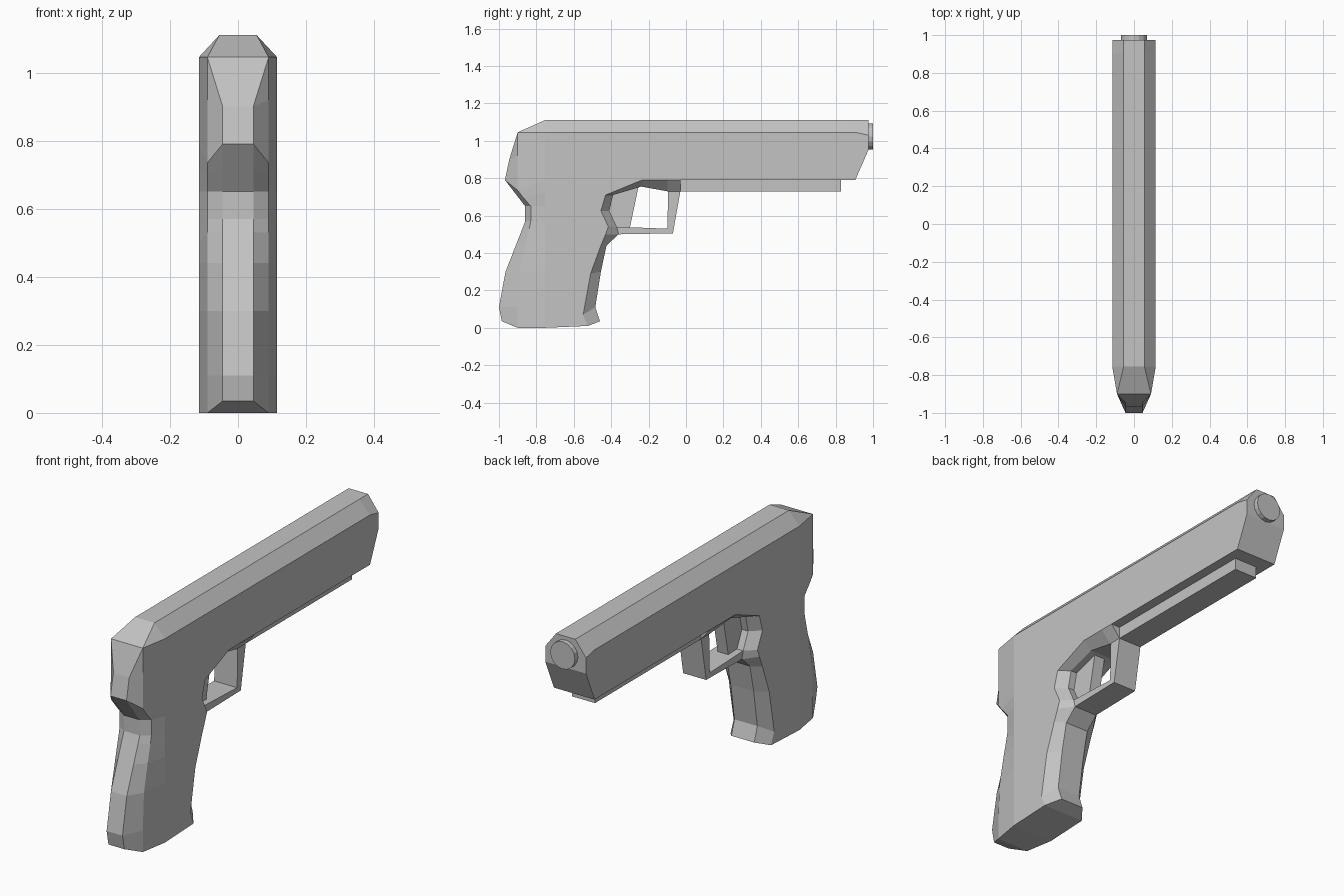
import bpy
import bmesh
from math import pi
from mathutils import Matrix

cube = bpy.data.objects.get("Cube")
if cube:
    bpy.data.objects.remove(cube, do_unlink=True)

# One plain grey for everything
GREY = (0.55, 0.55, 0.55, 1.0)
grey = bpy.data.materials.new("plain_grey")
grey.use_nodes = True
grey.diffuse_color = GREY
grey.node_tree.nodes["Principled BSDF"].inputs["Base Color"].default_value = GREY


def finish(name, bm):
    bmesh.ops.remove_doubles(bm, verts=bm.verts, dist=0.0005)
    bmesh.ops.recalc_face_normals(bm, faces=bm.faces)
    mesh = bpy.data.meshes.new(name)
    bm.to_mesh(mesh)
    bm.free()
    mesh.materials.append(grey)
    obj = bpy.data.objects.new(name, mesh)
    bpy.context.collection.objects.link(obj)
    return obj


def loft(name, rows, closed=True, cap_start=False, cap_end=False):
    """Skin half sections (x, y, z), mirrored across x = 0."""
    bm = bmesh.new()
    rings = []
    for half in rows:
        left = [bm.verts.new(p) for p in half]
        right = [bm.verts.new((-x, y, z)) for x, y, z in half]
        rings.append(left[::-1] + right)
    count = len(rings[0])
    for a, b in zip(rings, rings[1:]):
        for i in range(count if closed else count - 1):
            j = (i + 1) % count
            bm.faces.new((a[i], a[j], b[j], b[i]))
    for use, ring in ((cap_start, rings[0]), (cap_end, rings[-1])):
        if use:
            for i in range(count // 2 - 1):
                bm.faces.new((ring[i], ring[i + 1], ring[-2 - i], ring[-1 - i]))
    bmesh.ops.dissolve_degenerate(bm, dist=0.0005, edges=bm.edges)
    return finish(name, bm)


def plate(name, outline, half_width):
    """Extrude a (y, z) outline sideways."""
    bm = bmesh.new()
    face = bm.faces.new([bm.verts.new((-half_width, y, z)) for y, z in outline])
    out = bmesh.ops.extrude_face_region(bm, geom=[face])
    moved = [v for v in out["geom"] if isinstance(v, bmesh.types.BMVert)]
    bmesh.ops.translate(bm, verts=moved, vec=(2 * half_width, 0, 0))
    return finish(name, bm)


SPINE, EDGE, SIDE, STRAP = 0.045, 0.09, 0.115, 0.065
BACK = -0.755


def grip_row(spine, edge, side_z, front_side, front):
    return [(SPINE, *spine), (EDGE, *edge), (SIDE, BACK, side_z),
            (SIDE, *front_side), (STRAP, *front)]


# Grip: rear spine, rear edge, side, front corner, front strap, bottom to top
grip_rows = [
    grip_row((-0.985, 0.035), (-0.9, 0), 0, (-0.525, 0.01), (-0.46, 0.035)),
    grip_row((-1.0, 0.11), (-0.9, 0.11), 0.1, (-0.55, 0.07), (-0.485, 0.11)),
    grip_row((-0.965, 0.3), (-0.89, 0.3), 0.3, (-0.51, 0.29), (-0.455, 0.3)),
    grip_row((-0.91, 0.44), (-0.86, 0.44), 0.44, (-0.455, 0.44), (-0.425, 0.44)),
    grip_row((-0.875, 0.53), (-0.838, 0.53), 0.5, (-0.43, 0.5), (-0.36, 0.5)),
    grip_row((-0.86, 0.57), (-0.83, 0.57), 0.56, (-0.415, 0.54), (-0.37, 0.54)),
    grip_row((-0.86, 0.65), (-0.83, 0.65), 0.65, (-0.455, 0.625), (-0.41, 0.625)),
    grip_row((-0.914, 0.72), (-0.873, 0.7), 0.72, (-0.43, 0.71), (-0.39, 0.71)),
    grip_row((-0.968, 0.79), (-0.9, 0.735), 0.79, (-0.235, 0.79), (-0.24, 0.755)),
]
loft("grip", grip_rows, cap_start=True)

# Rear of the upper body, closing onto the sloped top
corner = (EDGE, -0.9, 1.045)
peak = (0.055, BACK, 1.11)
loft("rear_body", [
    grip_rows[-1][:3],
    [(SPINE, -0.945, 0.9), (EDGE, -0.9, 0.92), (SIDE, BACK, 0.92)],
    [corner, corner, (SIDE, BACK, 1.045)],
    [peak, peak, peak],
], closed=False)

# Slide with chamfered top and undercut nose
loft("slide", [
    [(0.055, y, 1.11), (SIDE, y, shoulder), (SIDE, y, bottom)]
    for y, shoulder, bottom in ((BACK, 1.045, 0.79), (0.905, 1.045, 0.79), (0.975, 1.03, 0.95))
], cap_end=True)

# Tapered frame above the trigger opening
loft("frame", [
    [(SIDE, y, 0.79), (STRAP, y, bottom)]
    for y, bottom in ((-0.24, 0.755), (-0.1, 0.73), (-0.03, 0.73))
], cap_end=True)

# Rail, guard and trigger
plate("under_rail", [(-0.05, 0.73), (0.83, 0.73), (0.83, 0.79), (-0.05, 0.79)], STRAP)
plate("trigger_guard", [(-0.36, 0.5), (-0.07, 0.505), (-0.03, 0.73),
                        (-0.095, 0.73), (-0.1, 0.53), (-0.37, 0.54)], STRAP)
plate("trigger", [(-0.41, 0.71), (-0.255, 0.75), (-0.3, 0.535),
                  (-0.37, 0.535), (-0.415, 0.625)], 0.03)

# Muzzle ring
bm = bmesh.new()
bmesh.ops.create_cone(bm, cap_ends=True, segments=16, radius1=0.07, radius2=0.07, depth=0.04,
                      matrix=Matrix.Translation((0, 0.98, 1.022)) @ Matrix.Rotation(pi / 2, 4, "X"))
finish("muzzle", bm)
